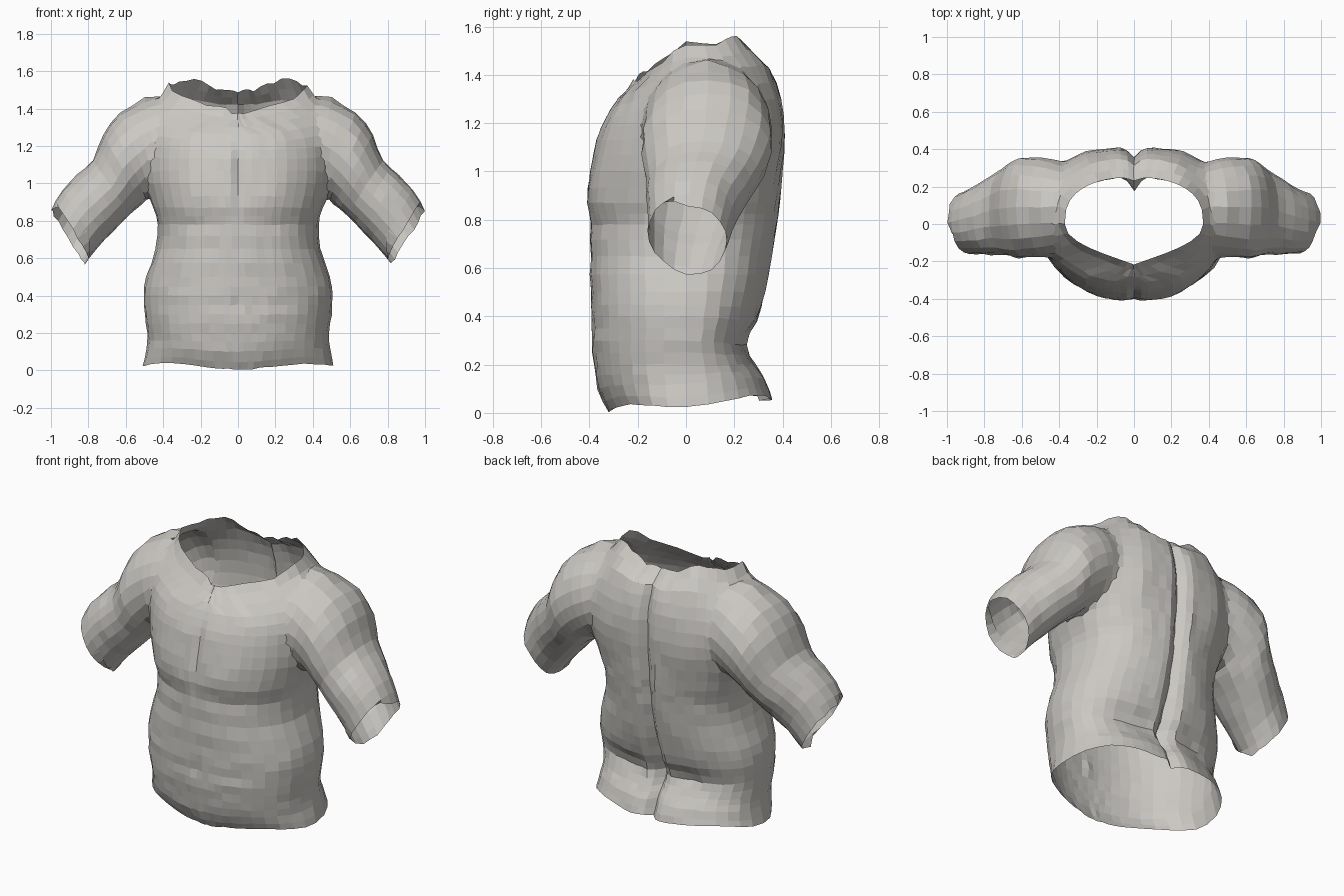
import bpy, bmesh, math, random
from math import sin, cos, pi, exp
from mathutils import Vector

random.seed(4)
if "Cube" in bpy.data.objects:
    bpy.data.objects.remove(bpy.data.objects["Cube"])


def material(name, color):
    mat = bpy.data.materials.new(name)
    mat.use_nodes = True
    mat.diffuse_color = color
    node = next(n for n in mat.node_tree.nodes if n.type == 'BSDF_PRINCIPLED')
    node.inputs["Base Color"].default_value = color
    node.inputs["Roughness"].default_value = 0.8
    return mat


cloth = material("warm grey cloth", (0.6, 0.58, 0.55, 1))
opening = material("temporary opening", (0, 0, 0, 1))


def smooth_keys(keys, steps):
    """Catmull-Rom interpolation between the key rings."""
    rings = []
    last = len(keys) - 1
    for i in range(last):
        quad = [keys[max(i - 1, 0)], keys[i], keys[i + 1], keys[min(i + 2, last)]]
        for k in range(steps):
            t = k / steps
            rings.append([b + t / 2 * (c - a + t * (2 * a - 5 * b + 4 * c - d
                          + t * (3 * (b - c) + d - a))) for a, b, c, d in zip(*quad)])
    return rings + [list(keys[last])]


def power(v, p):
    return math.copysign(abs(v) ** p, v)


def bump(v, centre, width):
    return exp(-((v - centre) / width) ** 2)


def jitter(amount):
    return Vector(random.uniform(-amount, amount) for _ in range(3))


def loft(name, rings, cap_rise=0):
    """Closed tube through the rings; the end caps mark the openings."""
    bm = bmesh.new()
    rows = [[bm.verts.new(p) for p in ring] for ring in rings]
    n = len(rows[0])
    for low, high in zip(rows, rows[1:]):
        for i in range(n):
            j = (i + 1) % n
            bm.faces.new((low[i], low[j], high[j], high[i]))
    for row, rise in ((rows[0], 0), (rows[-1], cap_rise)):
        centre = sum((v.co for v in row), Vector()) / n
        hub = bm.verts.new(centre + Vector((0, 0, rise)))
        for i in range(n):
            bm.faces.new((row[i], row[(i + 1) % n], hub)).material_index = 1
    bmesh.ops.recalc_face_normals(bm, faces=bm.faces)
    mesh = bpy.data.meshes.new(name)
    bm.to_mesh(mesh)
    bm.free()
    mesh.materials.append(cloth)
    mesh.materials.append(opening)
    obj = bpy.data.objects.new(name, mesh)
    bpy.context.scene.collection.objects.link(obj)
    return obj


# Torso rings: z at front, side and back, half width, front y, back y
torso_keys = [
    (.0, .02, .05, .51, -.32, .36),
    (.1, .12, .14, .49, -.365, .33),
    (.2, .2, .2, .485, -.38, .29),
    (.3, .3, .28, .5, -.39, .255),
    (.4, .4, .38, .505, -.39, .295),
    (.5, .5, .5, .49, -.395, .33),
    (.65, .65, .65, .44, -.395, .36),
    (.78, .78, .78, .43, -.397, .38),
    (.87, .87, .87, .455, -.408, .39),
    (1, 1, 1, .5, -.397, .4),
    (1.13, 1.15, 1.15, .5, -.37, .41),
    (1.22, 1.29, 1.3, .49, -.335, .395),
    (1.3, 1.42, 1.42, .45, -.285, .35),
    (1.36, 1.51, 1.48, .37, -.22, .25),
]


def torso_ring(key, cols=48):
    zf, zs, zb, w, yf, yb = key
    ring = []
    neck = max(0, (zs - 1.35) / .16)
    hem = max(0, 1 - zs / .2)
    front_power = .9 + 1.6 * neck + .25 * hem
    back_power = .85 - .3 * bump(zs, 1.2, .3)
    for i in range(cols):
        a = 2 * pi * i / cols
        # columns gather at the breastbone and spine
        a -= .28 * sin(2 * a)
        s, c = sin(a), cos(a)
        front = c > 0
        # the front of the neck opening is narrower than the back
        x = w * power(s, front_power if front else .9)
        y = yf * abs(c) ** .9 if front else yb * abs(c) ** back_power
        z = zs + ((zf if front else zb) - zs) * abs(c) + .03 * hem * sin(2 * a) ** 2
        if front:
            # breastbone groove, fold under the chest, faint belly ridges, navel
            fold = .79 + .06 * (abs(x) / .3 - .7) ** 2
            y += .018 * bump(x, 0, .02) * bump(z, 1.05, .2)
            y += .009 * bump(z, fold, .03) * bump(abs(x), .2, .15)
            y -= .008 * bump(z, .92, .08) * bump(abs(x), .2, .12)
            y += .003 * sin(z * 42) * bump(z, .5, .25)
            y += .02 * bump(x, 0, .02) * bump(z, .37, .03)
        else:
            # spine groove, shoulder blades, waist dimples, raised nape corners
            groove = (.05 + .03 * bump(z, .3, .2)) * (1 - .6 * neck)
            y -= groove * bump(x, 0, .035)
            y += .01 * bump(abs(x), .28, .1) * bump(z, 1.1, .15)
            y -= .02 * bump(abs(x), .2, .1) * bump(z, .3, .05)
            z += .06 * neck * bump(abs(x), .24, .1)
        ring.append(Vector((x, y, z)))
    return ring


torso_rings = [torso_ring(k) for k in smooth_keys(torso_keys, 2)]
for ring in torso_rings[1:-1]:
    for p in ring:
        p += jitter(.003)
# ragged hem and neckline
for ring, amount in ((torso_rings[0], .008), (torso_rings[-1], .025)):
    for p in ring:
        p.z += random.uniform(0, amount)
torso = loft("shirt", torso_rings, .04)

# Sleeve rings: upper x, z, lower x, z, front y, back y
sleeve_keys = [
    (.36, 1.46, .26, 1.02, -.1, .29),
    (.5, 1.46, .38, .97, -.18, .36),
    (.63, 1.38, .45, .93, -.185, .367),
    (.72, 1.26, .51, .89, -.185, .352),
    (.775, 1.125, .58, .83, -.165, .305),
    (.86, 1.045, .67, .74, -.165, .25),
    (.935, .965, .75, .655, -.16, .2),
    (1.005, .85, .825, .56, -.155, .17),
]


def sleeve(side, cols=20):
    rings = []
    keys = smooth_keys(sleeve_keys, 2)
    for k, (tx, tz, bx, bz, yf, yb) in enumerate(keys):
        ring = []
        for i in range(cols):
            a = 2 * pi * i / cols
            u, v = (1 + cos(a)) / 2, sin(a)
            p = Vector((bx + (tx - bx) * u, (yf + yb) / 2 + (yb - yf) / 2 * power(v, .9),
                        bz + (tz - bz) * u))
            p += jitter(.003)
            if k == len(keys) - 1:
                # the cuff is cut back at the front
                pull = .08 * max(0, -v) + random.uniform(0, .01)
                p += Vector((-pull, 0, pull))
            p.x *= side
            ring.append(p)
        rings.append(ring)
    return loft("left_sleeve" if side > 0 else "right_sleeve", rings)


# Join the sleeves to the torso as one skin
sleeves = [sleeve(side) for side in (1, -1)]
for arm in sleeves:
    mod = torso.modifiers.new("join", 'BOOLEAN')
    mod.operation = 'UNION'
    mod.solver = 'EXACT'
    mod.object = arm
bpy.context.view_layer.update()
graph = bpy.context.evaluated_depsgraph_get()
skin = bpy.data.meshes.new_from_object(torso.evaluated_get(graph))
torso.modifiers.clear()
torso.data = skin
for arm in sleeves:
    bpy.data.objects.remove(arm)

# Open the neck, hem and cuffs
bm = bmesh.new()
bm.from_mesh(skin)
caps = [f for f in bm.faces if f.material_index == 1]
bmesh.ops.delete(bm, geom=caps, context='FACES')

# Soften the shoulder seams
seam = [v for v in bm.verts if .28 < abs(v.co.x) < .6 and .9 < v.co.z < 1.46
        and not v.is_boundary]
for _ in range(4):
    bmesh.ops.smooth_vert(bm, verts=seam, factor=.4, use_axis_x=True,
                          use_axis_y=True, use_axis_z=True)
for f in bm.faces:
    f.smooth = False
bm.to_mesh(skin)
bm.free()
skin.materials.clear()
skin.materials.append(cloth)
bpy.data.materials.remove(opening)
